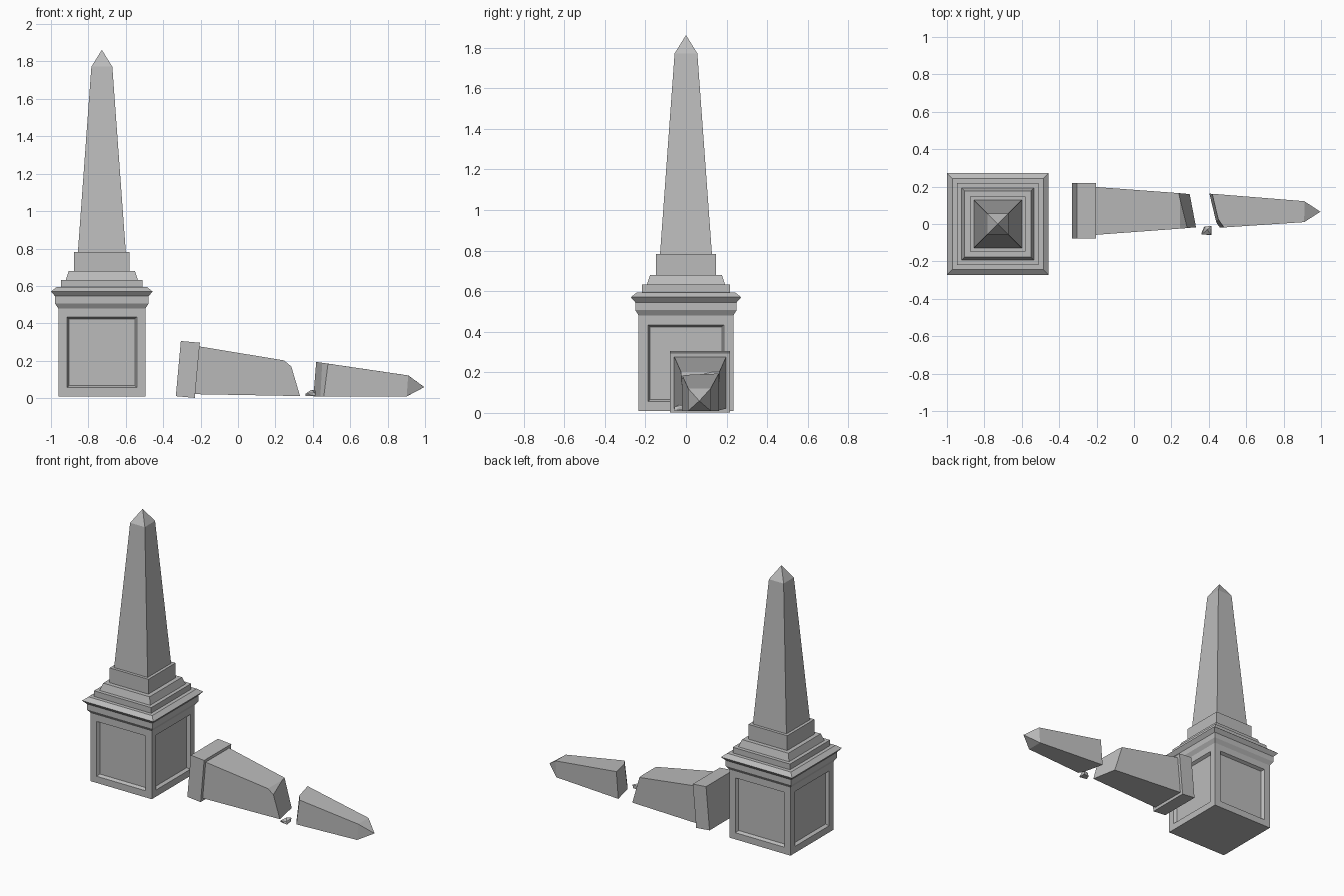
import bpy
import bmesh
from math import radians
from mathutils import Matrix, Vector

if "Cube" in bpy.data.objects:
    bpy.data.objects.remove(bpy.data.objects["Cube"], do_unlink=True)

# Single stone colour
stone = bpy.data.materials.new("grey_stone")
stone.use_nodes = True
stone.diffuse_color = (0.5, 0.5, 0.5, 1)
stone.node_tree.nodes["Principled BSDF"].inputs["Base Color"].default_value = (0.5, 0.5, 0.5, 1)


def square_loft(profile):
    """Stack square rings given as (half width, height)."""
    bm = bmesh.new()
    rings = []
    for half, z in profile:
        corners = [(-1, -1), (1, -1), (1, 1), (-1, 1)]
        rings.append([bm.verts.new((half * x, half * y, z)) for x, y in corners])
    for low, high in zip(rings, rings[1:]):
        for i in range(4):
            j = (i + 1) % 4
            bm.faces.new((low[i], low[j], high[j], high[i]))
    bm.faces.new(rings[0][::-1])
    if profile[-1][0] > 0:
        bm.faces.new(rings[-1])
    bmesh.ops.remove_doubles(bm, verts=bm.verts[:], dist=0.0001)
    return bm


def break_off(bm, point, normal):
    """Cut away the stone on the normal's side and close the broken face."""
    cut = bmesh.ops.bisect_plane(
        bm, geom=bm.verts[:] + bm.edges[:] + bm.faces[:], dist=0.00001,
        plane_co=Vector(point), plane_no=Vector(normal).normalized(), clear_outer=True)
    edges = [e for e in cut["geom_cut"] if isinstance(e, bmesh.types.BMEdge)]
    bmesh.ops.holes_fill(bm, edges=edges, sides=0)


def finish(name, bm, location=(0, 0, 0)):
    bmesh.ops.recalc_face_normals(bm, faces=bm.faces[:])
    mesh = bpy.data.meshes.new(name)
    bm.to_mesh(mesh)
    bm.free()
    mesh.materials.append(stone)
    obj = bpy.data.objects.new(name, mesh)
    obj.location = location
    bpy.context.collection.objects.link(obj)
    return obj


tower = (-0.728, 0, 0)

# Pedestal with a recessed panel on each side
bm = square_loft([(0.233, 0.01), (0.233, 0.48)])
bm.normal_update()
sides = [f for f in bm.faces if abs(f.normal.z) < 0.5]
bmesh.ops.inset_individual(bm, faces=sides, thickness=0.065)
bmesh.ops.inset_individual(bm, faces=sides, thickness=0.015, depth=-0.02)
finish("pedestal", bm, tower)

# Moulded cornice and the steps above it
finish("cornice", square_loft([
    (0.233, 0.48), (0.25, 0.506), (0.25, 0.545), (0.272, 0.57), (0.243, 0.593)]), tower)
finish("lower_step", square_loft([(0.218, 0.593), (0.218, 0.632)]), tower)
finish("sloped_step", square_loft([(0.193, 0.632), (0.177, 0.68)]), tower)
finish("upper_step", square_loft([(0.148, 0.68), (0.148, 0.782)]), tower)

# Standing obelisk
shaft = [(0.128, 0), (0.056, 0.99), (0, 1.08)]
finish("standing_shaft", square_loft([(h, z + 0.782) for h, z in shaft]), tower)

# Fallen lower half, with its footing block and a slanted break
bm = square_loft([(0.148, 0), (0.148, 0.102)] + [(h, z + 0.102) for h, z in shaft])
bm.transform(Matrix.Translation((-0.319, 0.07, 0.158)) @ Matrix.Rotation(radians(95.2), 4, "Y"))
break_off(bm, (0.331, -0.017, 0.013), (1, 0.19, 0.3))
break_off(bm, (0.248, 0.07, 0.2), (0.029, 0, 0.035))
finish("fallen_lower_shaft", bm)

# Fallen tip, with a chipped break
bm = square_loft(shaft)
bm.transform(Matrix.Translation((-0.081, 0.073, 0.138))
             @ Matrix.Rotation(radians(-0.4), 4, "Z")
             @ Matrix.Rotation(radians(94.2), 4, "Y"))
break_off(bm, (0.404, 0.16, 0.013), (-1, -0.24, 0.08))
break_off(bm, (0.46, -0.02, 0.013), (-1, -0.71, 0.13))
finish("fallen_tip", bm)

# Loose chip of stone between the broken pieces
bm = bmesh.new()
for p in [(0.36, -0.05, 0.012), (0.362, -0.055, 0.024), (0.375, -0.015, 0.012),
          (0.38, -0.015, 0.035), (0.415, -0.06, 0.012), (0.41, -0.055, 0.03),
          (0.415, -0.01, 0.04), (0.412, -0.012, 0.015), (0.392, -0.03, 0.045)]:
    bm.verts.new(p)
bmesh.ops.convex_hull(bm, input=bm.verts[:])
finish("stone_chip", bm)
